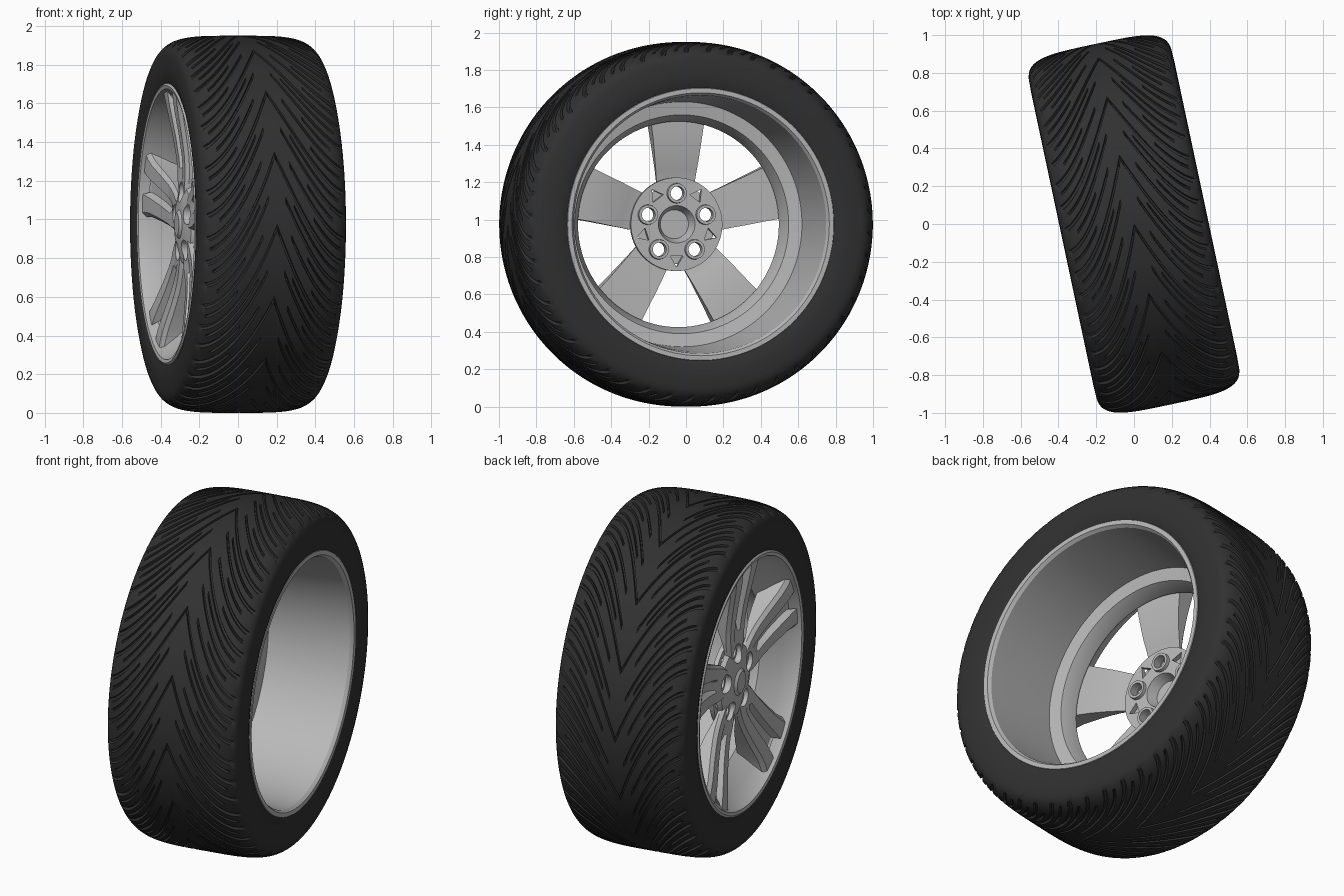
import bpy, bmesh
from math import sin, cos, pi, radians

cube = bpy.data.objects.get("Cube")
if cube:
    bpy.data.objects.remove(cube, do_unlink=True)


def material(name, value, rough):
    mat = bpy.data.materials.new(name)
    mat.use_nodes = True
    colour = (value, value, value, 1)
    mat.diffuse_color = colour
    node = mat.node_tree.nodes["Principled BSDF"]
    node.inputs["Base Color"].default_value = colour
    node.inputs["Roughness"].default_value = rough
    return mat


RUBBER = material("black rubber", 0.03, 0.8)
METAL = material("grey metal", 0.48, 0.5)


def skin(bm, rings, wrap=False, caps=False):
    """Join closed rings of points with quads."""
    rows = [[bm.verts.new(p) for p in ring] for ring in rings]
    n = len(rows[0])
    pairs = list(zip(rows, rows[1:])) + ([(rows[-1], rows[0])] if wrap else [])
    for a, b in pairs:
        for i in range(n):
            j = (i + 1) % n
            bm.faces.new((a[i], a[j], b[j], b[i]))
    if caps:
        bm.faces.new(rows[0])
        bm.faces.new(rows[-1])


def polar(w, r, a):
    return (w, r * cos(a), r * sin(a))


def lathe(bm, profile, n, wrap=False, centre=(0, 0), start=0):
    """Turn a (axial, radius) profile about the wheel axis or a parallel one."""
    rings = []
    for w, r in profile:
        ring = [polar(w, r, start + 2 * pi * i / n) for i in range(n)]
        rings.append([(x, y + centre[0], z + centre[1]) for x, y, z in ring])
    skin(bm, rings, wrap)


def finish(name, bm, mat):
    """Clean the mesh and stand it on the ground, turned about the vertical."""
    bmesh.ops.remove_doubles(bm, verts=bm.verts, dist=1e-5)
    bmesh.ops.triangulate(bm, faces=[f for f in bm.faces if len(f.verts) > 4])
    bmesh.ops.recalc_face_normals(bm, faces=bm.faces)
    mesh = bpy.data.meshes.new(name)
    bm.to_mesh(mesh)
    bm.free()
    mesh.materials.append(mat)
    obj = bpy.data.objects.new(name, mesh)
    bpy.context.collection.objects.link(obj)
    obj.location.z = 0.975
    obj.rotation_euler.z = radians(12)
    return obj


def activate(obj):
    bpy.ops.object.select_all(action='DESELECT')
    obj.select_set(True)
    bpy.context.view_layer.objects.active = obj


def smooth(obj):
    activate(obj)
    bpy.ops.object.shade_smooth_by_angle(angle=radians(30))


# Tyre: columns follow the chevrons, and some columns sink to form grooves
PITCHES = 16
GROOVES = [(0.0, 0.08, 0.012, 0.37), (0.17, 0.05, 0.10, 0.33),
           (0.33, 0.07, 0.05, 0.37), (0.50, 0.05, 0.17, 0.30),
           (0.66, 0.07, 0.08, 0.37), (0.83, 0.05, 0.20, 0.35)]
columns = []
for k in range(PITCHES):
    for start, width, near, far in GROOVES:
        for offset, sunk in ((0, 0), (0.015, 1), (width - 0.015, 1), (width, 0)):
            angle = 2 * pi * (k + start + offset) / PITCHES
            columns.append((angle, sunk, near, far))

HALF_WIDTH = 0.388
half = []
for u in [0.015 * i for i in range(25)] + [0.37, 0.378, 0.385, HALF_WIDTH]:
    half.append((u, 0.8 + 0.175 * max(0, 1 - (u / HALF_WIDTH) ** 4) ** 0.25))
half += [(0.385, 0.76), (0.374, 0.726), (0.355, 0.715)]
profile = [(-u, r) for u, r in reversed(half[1:])] + half

rings = []
for w, r in profile:
    u = abs(w)
    lag = 0.6 * (1 - (1 - min(u / 0.38, 1)) ** 1.7)
    ring = []
    for angle, sunk, near, far in columns:
        depth = 0
        if sunk and near < u < far:
            depth = 0.016 * min(1, (far - u) / 0.03)
        ring.append(polar(w, r - depth, angle + lag))
    rings.append(ring)
bm = bmesh.new()
skin(bm, rings, wrap=True)
smooth(finish("tyre", bm, RUBBER))

# Rim: flat back lip, deep barrel, inner step and outer dish
bm = bmesh.new()
lathe(bm, [(0.366, 0.735), (0.378, 0.727), (0.378, 0.703), (0.36, 0.69),
           (0.25, 0.68), (-0.10, 0.655), (-0.112, 0.585), (-0.19, 0.55),
           (-0.20, 0.55), (-0.225, 0.575), (-0.29, 0.64), (-0.345, 0.685),
           (-0.378, 0.70), (-0.383, 0.718), (-0.37, 0.735)], 128, wrap=True)
smooth(finish("rim", bm, METAL))

# Hub with a raised centre cap in front and a bore behind
bm = bmesh.new()
lathe(bm, [(-0.325, 0), (-0.325, 0.06), (-0.312, 0.075), (-0.31, 0.13),
           (-0.29, 0.20), (-0.265, 0.215), (-0.265, 0.25), (-0.24, 0.25),
           (-0.24, 0.10), (-0.30, 0.077), (-0.30, 0)], 64)
hub = finish("hub", bm, METAL)

# Spokes: flared beams with a narrow front groove and a forked outer end
FIVE = [pi / 2 + 2 * pi * k / 5 for k in range(5)]
STATIONS = [  # distance, half width, front, back, groove depth
    (0.10, 0.065, -0.298, -0.27, 0.001), (0.23, 0.105, -0.30, -0.265, 0.001),
    (0.29, 0.112, -0.30, -0.25, 0.01), (0.35, 0.12, -0.305, -0.235, 0.03),
    (0.45, 0.132, -0.32, -0.22, 0.035), (0.58, 0.15, -0.345, -0.21, 0.035),
    (0.64, 0.167, -0.355, -0.21, 0.03), (0.69, 0.19, -0.36, -0.22, 0.025)]
bm = bmesh.new()
for phi in FIVE:
    rings = []
    for s, h, front, back, depth in STATIONS:
        side = [(1, back), (1, front + 0.02), (0.85, front),
                (0.32, front), (0.2, front + depth)]
        ring = []
        for f, w in [(-f, w) for f, w in side] + side[::-1]:
            d = s - 0.04 if s > 0.65 and abs(f) < 0.3 else s
            t = f * h
            ring.append((w, d * cos(phi) - t * sin(phi), d * sin(phi) + t * cos(phi)))
        rings.append(ring)
    skin(bm, rings, caps=True)
spokes = finish("spokes", bm, METAL)

# Bolt holes and the recesses between them are cut through hub and spokes
bm = bmesh.new()
for phi in FIVE:
    lathe(bm, [(-0.5, 0), (-0.5, 0.053), (-0.275, 0.053), (-0.275, 0.037),
               (-0.1, 0.037), (-0.1, 0)], 24, centre=polar(0, 0.166, phi)[1:])
    gap = phi + pi / 5
    lathe(bm, [(-0.268, 0), (-0.268, 0.04), (-0.2, 0.04), (-0.2, 0)], 3,
          centre=polar(0, 0.19, gap)[1:], start=gap)
cutter = finish("hole_cutter", bm, METAL)
cutter.hide_render = True
for obj in (hub, spokes):
    activate(obj)
    mod = obj.modifiers.new("holes", 'BOOLEAN')
    mod.operation = 'DIFFERENCE'
    mod.solver = 'EXACT'
    mod.object = cutter
    bpy.ops.object.modifier_apply(modifier=mod.name)
    smooth(obj)
bpy.data.objects.remove(cutter, do_unlink=True)

# Collars around the bolt holes on the back of the hub
bm = bmesh.new()
for phi in FIVE:
    lathe(bm, [(-0.25, 0.037), (-0.22, 0.037), (-0.22, 0.052), (-0.25, 0.055)],
          24, wrap=True, centre=polar(0, 0.166, phi)[1:])
smooth(finish("bolt_collars", bm, METAL))
